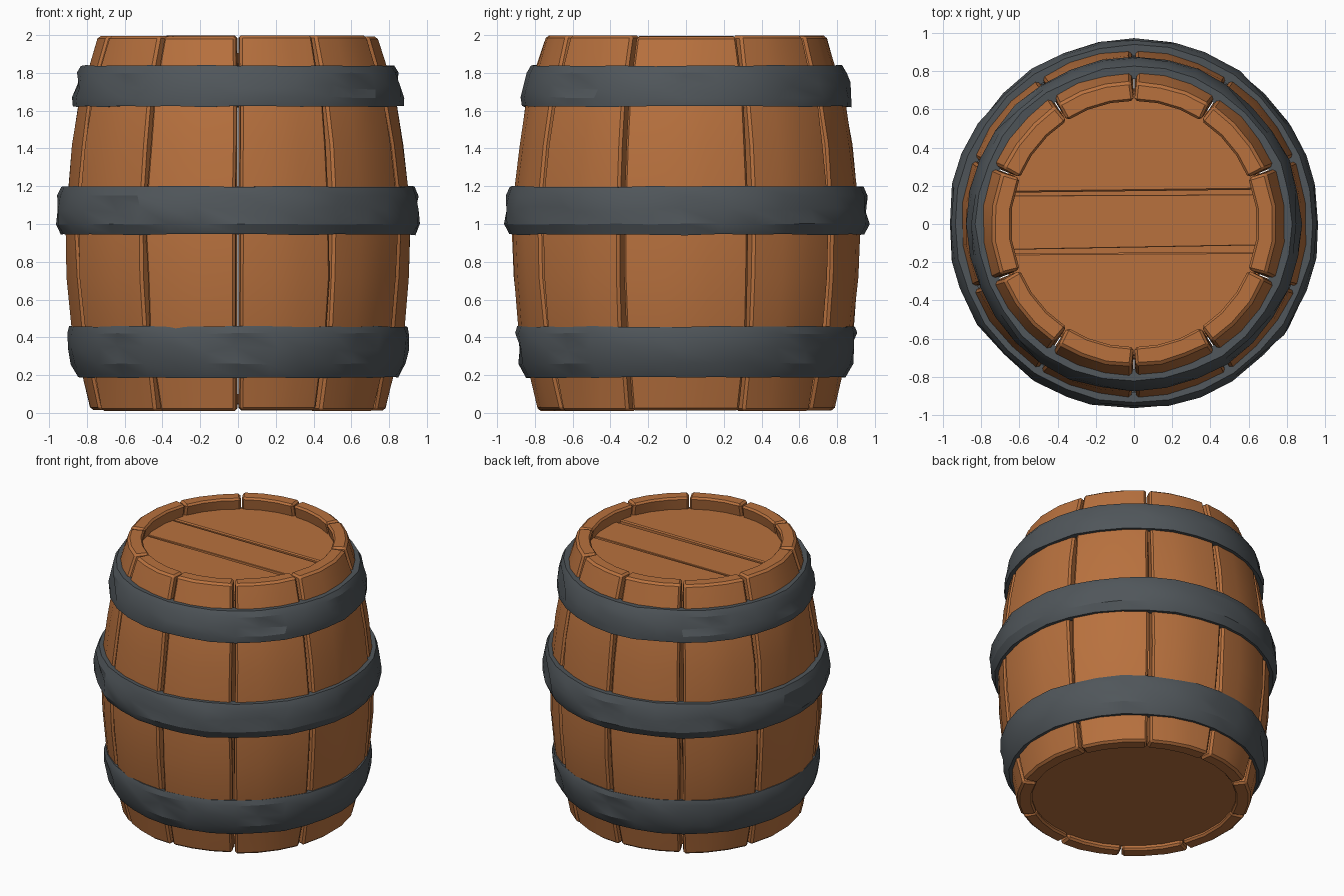
import bpy, bmesh, math, random
from mathutils import Vector

if "Cube" in bpy.data.objects:
    bpy.data.objects.remove(bpy.data.objects["Cube"])

random.seed(4)


def material(name, rgb):
    m = bpy.data.materials.new(name)
    m.diffuse_color = (*rgb, 1)
    m.use_nodes = True
    m.node_tree.nodes["Principled BSDF"].inputs["Base Color"].default_value = m.diffuse_color
    return m


WOOD = material("warm brown wood", (0.479, 0.165, 0.048))
IRON = material("dark grey iron", (0.080, 0.093, 0.103))


def jit(a):
    return random.uniform(-a, a)


def finish(bm, name, mat, bevel=0.0, angle=28):
    """Bevel hard edges, write the mesh and shade it by angle."""
    bmesh.ops.recalc_face_normals(bm, faces=bm.faces)
    if bevel:
        hard = [e for e in bm.edges if len(e.link_faces) == 2
                and e.calc_face_angle(0) > math.radians(45)]
        bmesh.ops.bevel(bm, geom=hard, offset=bevel, segments=1, profile=0.5,
                        affect='EDGES', clamp_overlap=True)
    me = bpy.data.meshes.new(name)
    bm.to_mesh(me)
    bm.free()
    me.materials.append(mat)
    ob = bpy.data.objects.new(name, me)
    bpy.context.collection.objects.link(ob)
    bpy.ops.object.select_all(action='DESELECT')
    ob.select_set(True)
    bpy.context.view_layer.objects.active = ob
    bpy.ops.object.shade_smooth_by_angle(angle=math.radians(angle))
    return ob


# Stave side profile: (height, outer radius, thickness)
PROFILE = [(0.008, 0.785, 0.10), (0.20, 0.828, 0.11), (0.46, 0.888, 0.12),
           (0.72, 0.912, 0.12), (0.95, 0.92, 0.12), (1.20, 0.906, 0.12),
           (1.42, 0.882, 0.12), (1.62, 0.85, 0.12), (1.84, 0.79, 0.115), (2.0, 0.742, 0.10)]
# Angles of the seams between the staves
SEAMS = [22, 57, 90, 123, 158, 202, 237, 270, 303, 338, 382]


def stave(name, a0, a1):
    bm = bmesh.new()
    n = 4
    rows = []
    top_drop, foot_lift = random.uniform(0, 0.012), random.uniform(0, 0.01)
    for k, (z, r, t) in enumerate(PROFILE):
        z += foot_lift if k == 0 else -top_drop if k == len(PROFILE) - 1 else 0
        gl, gr = 0.008 + random.uniform(0, 0.008), 0.008 + random.uniform(0, 0.008)
        row = []
        for i in range(n):                      # outer arc
            a = (a0 + gl / r) + (a1 - gr / r - a0 - gl / r) * i / (n - 1)
            q = r + jit(0.004)
            row.append(bm.verts.new((q * math.cos(a), q * math.sin(a), z)))
        for i in reversed(range(n)):            # inner arc
            a = a0 + 0.002 + (a1 - a0 - 0.004) * i / (n - 1)
            q = r - t
            row.append(bm.verts.new((q * math.cos(a), q * math.sin(a), z)))
        rows.append(row)
    m = 2 * n
    for lo, hi in zip(rows, rows[1:]):
        for i in range(m):
            j = (i + 1) % m
            bm.faces.new((lo[i], lo[j], hi[j], hi[i]))
    for row in (rows[0], rows[-1]):             # end grain
        for i in range(n - 1):
            bm.faces.new((row[i], row[i + 1], row[m - 2 - i], row[m - 1 - i]))
    finish(bm, name, WOOD, 0.014)


for s in range(10):
    stave(f"stave_{s + 1}", math.radians(SEAMS[s]), math.radians(SEAMS[s + 1]))


# Iron hoops: profile from upper inner edge, over the outside, to lower inner edge
def hoop(name, profile, dents):
    bm = bmesh.new()
    n = 32
    loops = []
    for i in range(n):
        a = 2 * math.pi * i / n
        dent = any(abs((math.degrees(a) - d + 180) % 360 - 180) < 5.7 for d in dents)
        swell = jit(0.005)
        col = []
        for k, (z, r) in enumerate(profile):
            outer = 0 < k < len(profile) - 1
            q, da, dz = r, 0, 0
            if outer:
                q += swell + jit(0.003)
                dz = jit(0.004)
                if k == 3:
                    da, dz = jit(0.05), jit(0.02)
                    q -= 0.03 if dent else 0
            col.append(bm.verts.new((q * math.cos(a + da), q * math.sin(a + da), z + dz)))
        loops.append(col)
    m = len(profile)
    for i in range(n):
        p, q = loops[i], loops[(i + 1) % n]
        for k in range(m):
            j = (k + 1) % m
            bm.faces.new((p[k], q[k], q[j], p[j]))
    finish(bm, name, IRON, 0, 24)


hoop("top_hoop", [(1.835, 0.76), (1.838, 0.826), (1.80, 0.848), (1.73, 0.868),
                  (1.67, 0.876), (1.622, 0.872), (1.625, 0.82)], [0, 45, 135, 180, 225, 315])
hoop("middle_hoop", [(1.195, 0.88), (1.198, 0.938), (1.15, 0.958), (1.08, 0.972),
                     (1.00, 0.968), (0.944, 0.94), (0.948, 0.89)], [0, 45, 90, 135, 180, 225, 270, 315])
hoop("bottom_hoop", [(0.455, 0.86), (0.457, 0.893), (0.42, 0.904), (0.34, 0.902),
                     (0.26, 0.885), (0.188, 0.845), (0.195, 0.79)], [45, 90, 135, 225, 270, 315])


# Barrel heads: a disc cut to boards by slanted lines (y at centre, slope)
def head_board(name, radius, z, thick, low=None, high=None):
    bm = bmesh.new()
    bmesh.ops.create_cone(bm, cap_ends=True, segments=40, radius1=radius,
                          radius2=radius, depth=thick)
    bmesh.ops.translate(bm, verts=bm.verts, vec=(0, 0, z - thick / 2))
    for line, sign in ((low, -1), (high, 1)):
        if line:
            res = bmesh.ops.bisect_plane(
                bm, geom=bm.verts[:] + bm.edges[:] + bm.faces[:],
                plane_co=(0, line[0], 0), plane_no=Vector((-line[1], 1, 0)) * sign,
                clear_outer=True)
            bmesh.ops.holes_fill(bm, edges=[e for e in bm.edges if e.is_boundary])
    finish(bm, name, WOOD, 0.008)


head_board("lid_board_back", 0.69, 1.905, 0.06, low=(0.172, 0.012))
head_board("lid_board_middle", 0.69, 1.90, 0.06, low=(-0.123, 0.018), high=(0.152, 0.004))
head_board("lid_board_front", 0.69, 1.905, 0.06, high=(-0.15, 0.006))
head_board("bottom_head", 0.71, 0.10, 0.055)
